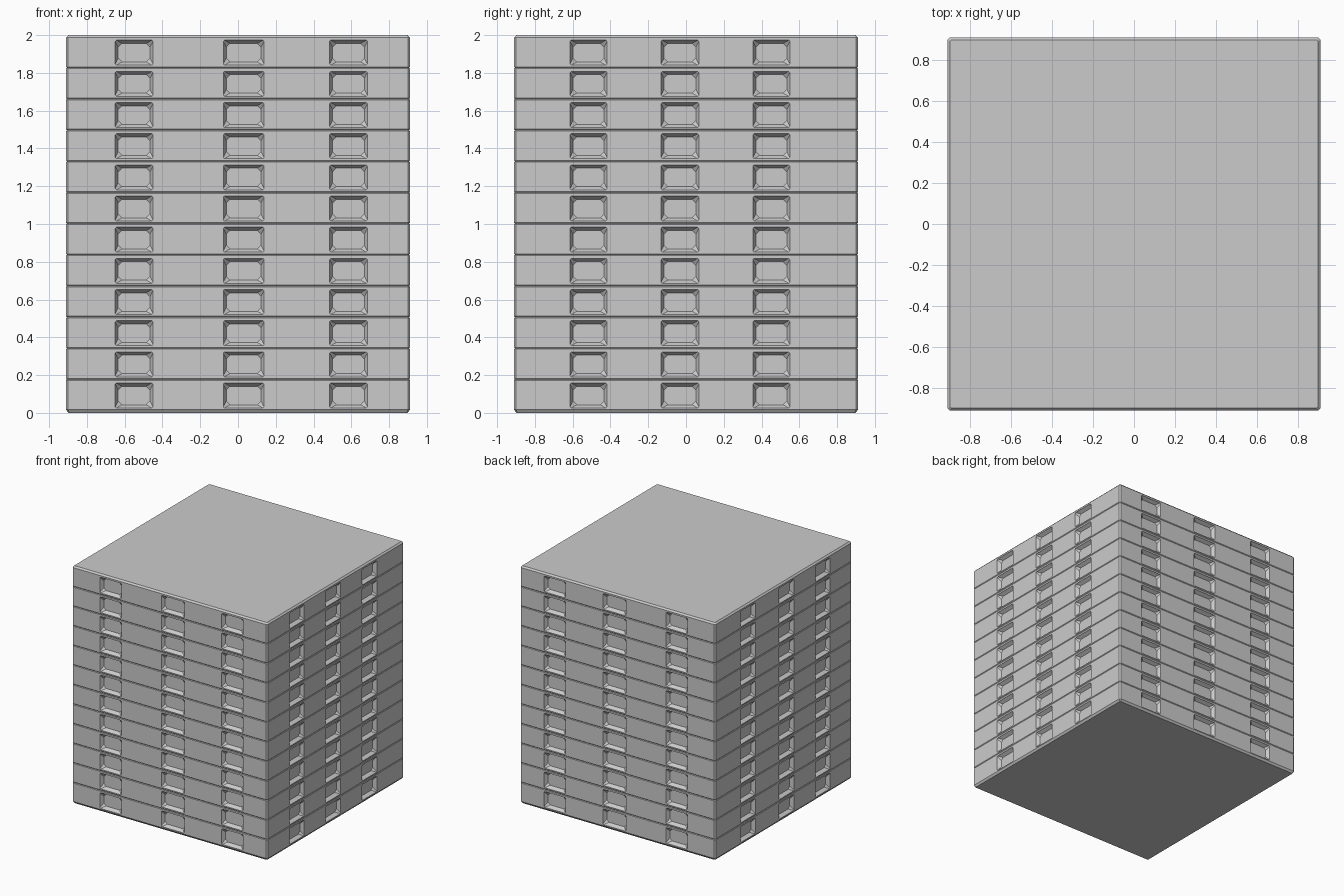
import bpy, bmesh
from mathutils import Matrix, Vector
from math import radians

if "Cube" in bpy.data.objects:
    bpy.data.objects.remove(bpy.data.objects["Cube"])

FLOORS, PITCH, HALF = 12, 0.165, 0.91
H = 2 - PITCH * (FLOORS - 1)


def make_object(name, bm):
    bmesh.ops.recalc_face_normals(bm, faces=bm.faces)
    me = bpy.data.meshes.new(name)
    bm.to_mesh(me)
    bm.free()
    ob = bpy.data.objects.new(name, me)
    bpy.context.collection.objects.link(ob)
    return ob


def loft(bm, rings):
    """Bridge equal-length rings of points and cap both ends."""
    vs = [[bm.verts.new(p) for p in r] for r in rings]
    n = len(vs[0])
    for a, b in zip(vs, vs[1:]):
        for i in range(n):
            j = (i + 1) % n
            bm.faces.new((a[i], a[j], b[j], b[i]))
    bm.faces.new(vs[0][::-1])
    bm.faces.new(vs[-1])


def octagon(w, h, c, depth):
    """Corner-cut rectangle in the wall plane, y pointing into the wall."""
    return [(-w + c, depth, -h), (w - c, depth, -h), (w, depth, -h + c),
            (w, depth, h - c), (w - c, depth, h), (-w + c, depth, h),
            (-w, depth, h - c), (-w, depth, -h + c)]


# Floor slab: square block with chamfered edges
bm = bmesh.new()
rings = []
for z, inset, c in ((0, 0.012, 0.006), (0.017, 0, 0.01), (H - 0.013, 0, 0.01), (H, 0.012, 0.006)):
    s = HALF - inset
    rings.append([(-s + c, -s, z), (s - c, -s, z), (s, -s + c, z), (s, s - c, z),
                  (s - c, s, z), (-s + c, s, z), (-s, s - c, z), (-s, -s + c, z)])
loft(bm, rings)
slab = make_object("floor_01", bm)

# Window recess cutters: wall opening narrowing to a corner-cut pane
front = ((-0.55, 0.1), (0.03, 0.108), (0.585, 0.1))
walls = [(0, front),
         (90, ((-0.516, 0.098), (-0.032, 0.1), (0.452, 0.098))),
         (180, [(-x, w) for x, w in front]),
         (270, ((-0.475, 0.098), (0.04, 0.1), (0.52, 0.098)))]
bm = bmesh.new()
for angle, windows in walls:
    turn = Matrix.Rotation(radians(angle), 4, 'Z')
    for x, w in windows:
        shapes = [octagon(w, 0.066, 0.006, -HALF - 0.01),
                  octagon(w, 0.066, 0.006, -HALF + 0.003),
                  octagon(w - 0.016, 0.049, 0.02, -HALF + 0.03)]
        loft(bm, [[turn @ Vector((px + x, py, pz + 0.092)) for px, py, pz in s] for s in shapes])
cutter = make_object("window_cutter", bm)
cutter.hide_render = True
cutter.hide_viewport = False

mod = slab.modifiers.new("windows", 'BOOLEAN')
mod.operation = 'DIFFERENCE'
mod.solver = 'EXACT'
mod.object = cutter
bpy.context.view_layer.update()
dg = bpy.context.evaluated_depsgraph_get()
cut_mesh = bpy.data.meshes.new_from_object(slab.evaluated_get(dg))
slab.modifiers.clear()
slab.data = cut_mesh
bpy.data.objects.remove(cutter)

# Stack of identical floors
for i in range(1, FLOORS):
    ob = bpy.data.objects.new(f"floor_{i + 1:02d}", cut_mesh)
    ob.location.z = i * PITCH
    bpy.context.collection.objects.link(ob)
